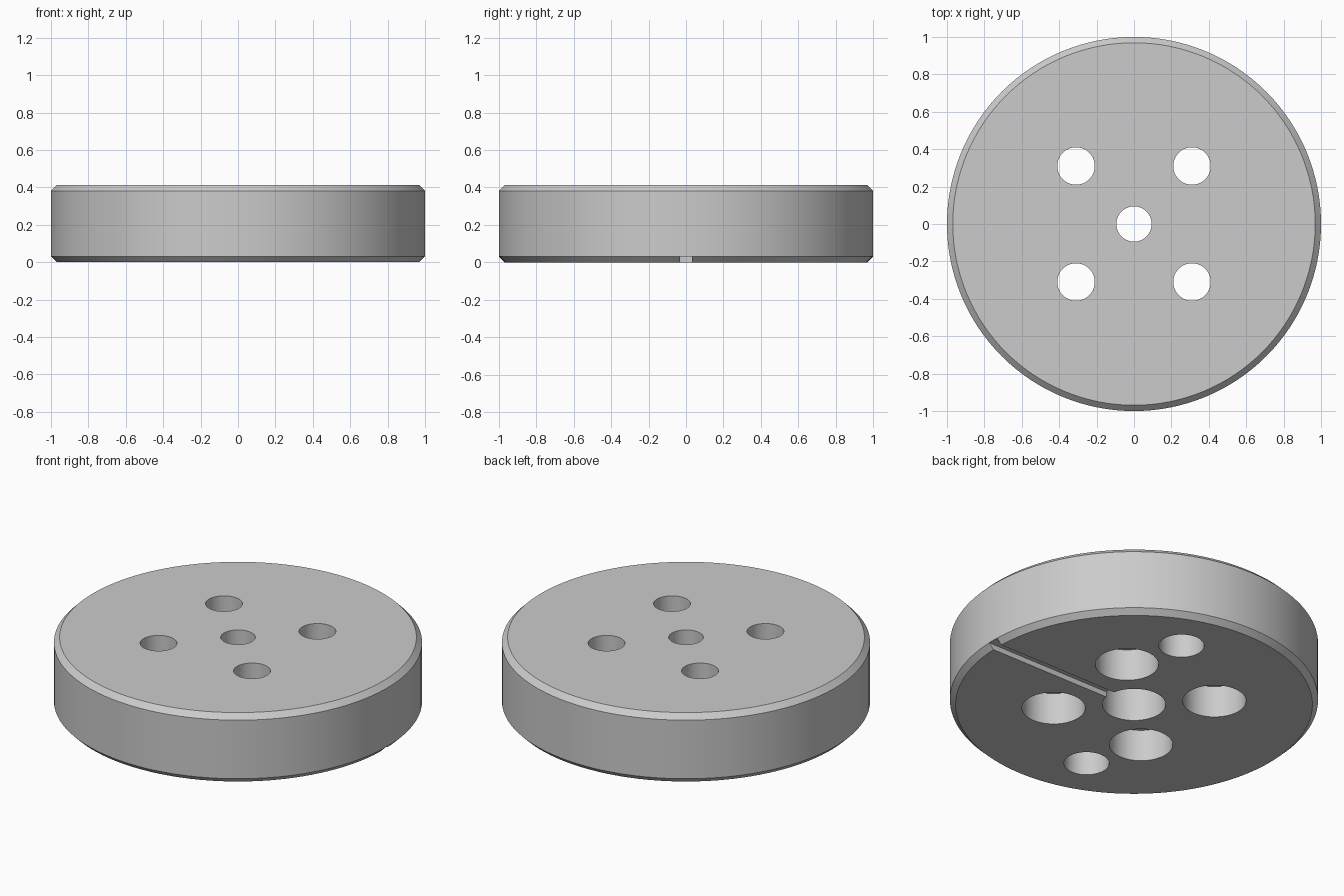
import bpy
import bmesh
import math

cube = bpy.data.objects.get("Cube")
if cube:
    bpy.data.objects.remove(cube, do_unlink=True)

HEIGHT = 0.413
CHAMFER = 0.031
BOLT = 0.31          # bolt hole offset along x and y
BELOW = -0.1         # cutters start under the disc
ABOVE = HEIGHT + 0.1

metal = bpy.data.materials.new("light grey metal")
metal.use_nodes = True
grey = (0.6, 0.6, 0.6, 1)
metal.diffuse_color = grey
metal.node_tree.nodes["Principled BSDF"].inputs["Base Color"].default_value = grey


def add_object(name, bm):
    bmesh.ops.recalc_face_normals(bm, faces=bm.faces[:])
    mesh = bpy.data.meshes.new(name)
    bm.to_mesh(mesh)
    bm.free()
    mesh.materials.append(metal)
    obj = bpy.data.objects.new(name, mesh)
    bpy.context.collection.objects.link(obj)
    return obj


def lathe(name, profile, sides, x=0, y=0):
    """Closed solid of revolution from (radius, z) points."""
    bm = bmesh.new()
    rings = []
    for r, z in profile:
        angles = [math.tau * i / sides for i in range(sides)]
        rings.append([bm.verts.new((x + r * math.cos(a), y + r * math.sin(a), z))
                      for a in angles])
    for low, high in zip(rings, rings[1:]):
        for i in range(sides):
            j = (i + 1) % sides
            bm.faces.new((low[i], low[j], high[j], high[i]))
    bm.faces.new(rings[0])
    bm.faces.new(rings[-1])
    return add_object(name, bm)


def stepped_hole(name, bore, counterbore, depth, x, y):
    profile = [(counterbore, BELOW), (counterbore, depth), (bore, depth), (bore, ABOVE)]
    return lathe(name, profile, 64, x, y)


# Chamfered disc
disc = lathe("disc", [(1 - CHAMFER, 0), (1, CHAMFER),
                      (1, HEIGHT - CHAMFER), (1 - CHAMFER, HEIGHT)], 128)

# Centre hole and four bolt holes, counterbored from below
cutters = [stepped_hole("centre_hole", 0.094, 0.172, 0.25, 0, 0)]
for sx in (-1, 1):
    for sy in (-1, 1):
        cutters.append(stepped_hole("bolt_hole", 0.1, 0.172, 0.19, sx * BOLT, sy * BOLT))

# Two blind pin holes in the underside
for s in (-1, 1):
    cutters.append(lathe("pin_hole", [(0.123, BELOW), (0.123, 0.22)], 64,
                         s * 0.213, s * 0.655))

# Groove from the centre hole to the rim
bm = bmesh.new()
bmesh.ops.create_cube(bm, size=1)
groove_top = 0.032
bmesh.ops.scale(bm, vec=(1.1, 0.066, groove_top - BELOW), verts=bm.verts)
bmesh.ops.translate(bm, vec=(0.55, 0, (groove_top + BELOW) / 2), verts=bm.verts)
cutters.append(add_object("groove", bm))

# Cut everything, keep the finished mesh and drop the cutters
for cutter in cutters:
    cutter.hide_render = True
    mod = disc.modifiers.new(cutter.name, "BOOLEAN")
    mod.operation = "DIFFERENCE"
    mod.solver = "EXACT"
    mod.object = cutter
bpy.context.view_layer.update()
graph = bpy.context.evaluated_depsgraph_get()
finished = bpy.data.meshes.new_from_object(disc.evaluated_get(graph))
disc.modifiers.clear()
disc.data = finished
for cutter in cutters:
    bpy.data.objects.remove(cutter, do_unlink=True)

# One material slot is enough
finished.materials.clear()
finished.materials.append(metal)
for face in finished.polygons:
    face.material_index = 0

bpy.ops.object.select_all(action="DESELECT")
disc.select_set(True)
bpy.context.view_layer.objects.active = disc
bpy.ops.object.shade_smooth_by_angle(angle=math.radians(30))
